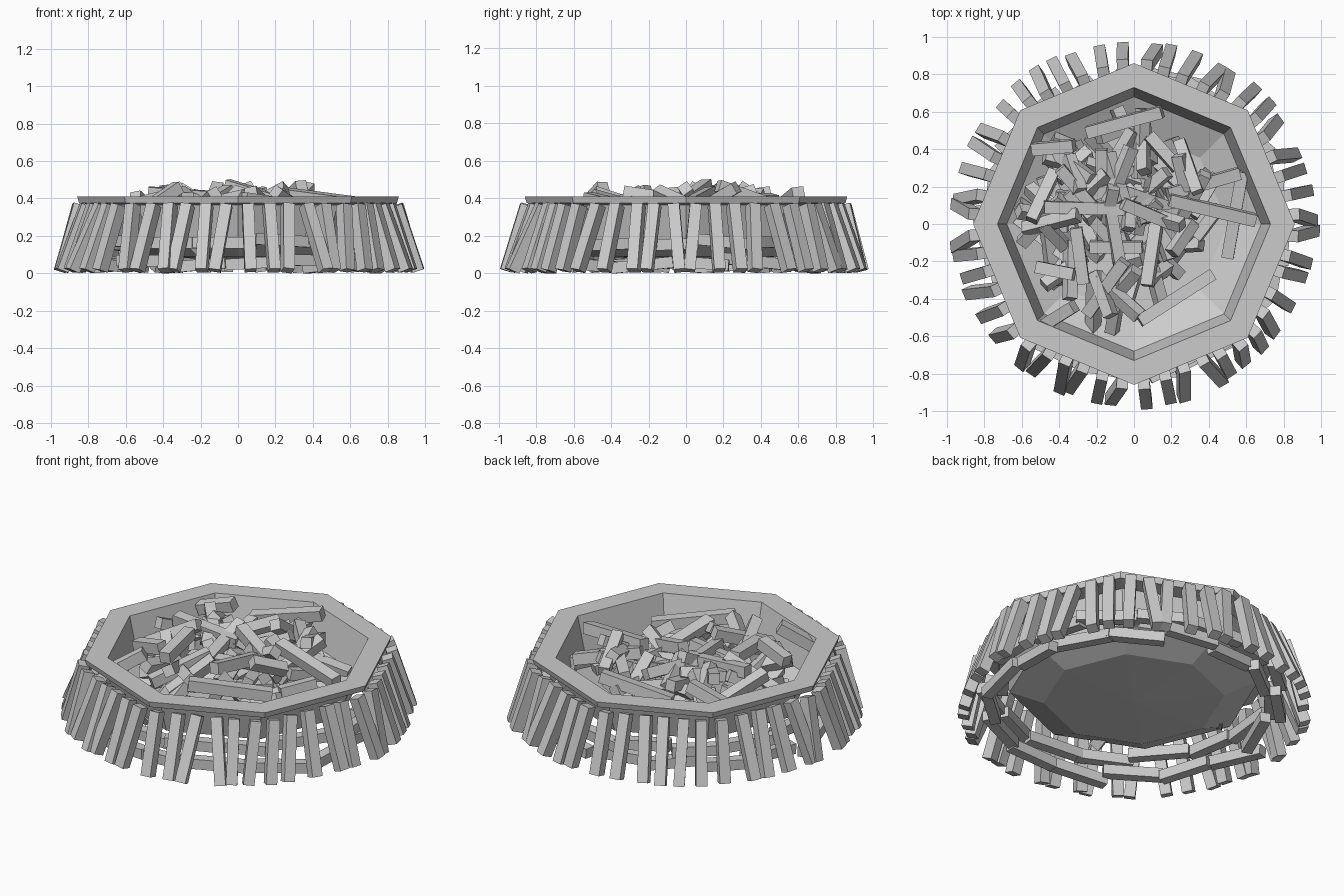
import bpy, bmesh, math, random
from mathutils import Vector, Matrix

if "Cube" in bpy.data.objects:
    bpy.data.objects.remove(bpy.data.objects["Cube"])

random.seed(7)


def finish(bm, name):
    bmesh.ops.recalc_face_normals(bm, faces=bm.faces)
    me = bpy.data.meshes.new(name)
    bm.to_mesh(me)
    bm.free()
    ob = bpy.data.objects.new(name, me)
    bpy.context.collection.objects.link(ob)
    return ob


def stick(bm, a, b, w=0.065, h=0.065, up=(0, 0, 1), roll=0.0):
    """Square-section stick running from a to b."""
    a, b = Vector(a), Vector(b)
    d = b - a
    z = d.normalized()
    x = Vector(up).cross(z).normalized()
    y = z.cross(x)
    rot = Matrix((x, y, z)).transposed().to_4x4()
    m = (Matrix.Translation((a + b) / 2) @ rot @ Matrix.Rotation(roll, 4, 'Z')
         @ Matrix.Diagonal((w, h, d.length, 1)))
    bmesh.ops.create_cube(bm, size=1, matrix=m)


def polar(r, a, z):
    return Vector((r * math.cos(a), r * math.sin(a), z))


def octagon_radius(a, r):
    """Distance to the octagon's edge in direction a, for corner radius r."""
    local = (a % (math.pi / 4)) - math.pi / 8
    return r * math.cos(math.pi / 8) / math.cos(local)


# Eight-sided bowl: rim, inner wall, floor, underside
profile = [(0.0, 0.085), (0.50, 0.105), (0.68, 0.19), (0.73, 0.41), (0.86, 0.41),
           (0.85, 0.375), (0.75, 0.365), (0.69, 0.17), (0.50, 0.09), (0.0, 0.07)]
bm = bmesh.new()
rings = []
for r, z in profile:
    n = 8 if r else 1
    rings.append([bm.verts.new(polar(r, i * math.pi / 4, z)) for i in range(n)])
for lo, hi in zip(rings, rings[1:]):
    for i in range(8):
        j = (i + 1) % 8
        quad = [lo[i % len(lo)], lo[j % len(lo)], hi[j % len(hi)], hi[i % len(hi)]]
        bm.faces.new(list(dict.fromkeys(quad)))
finish(bm, "bowl")

# Leaning stakes around the outside, six per side
bm = bmesh.new()
for i in range(48):
    a = (i + 0.5) / 48 * math.tau + random.uniform(-0.015, 0.015)
    b = a + random.uniform(-0.06, 0.06)
    top = polar(octagon_radius(a, 0.86) + 0.015, a, 0.365)
    foot = polar(random.uniform(0.935, 0.965), b, 0.015)
    stick(bm, foot, top, 0.062, 0.062, up=(-math.sin(a), math.cos(a), 0))
finish(bm, "stakes")

# Horizontal sticks stacked behind the stakes, two layers
bm = bmesh.new()
for layer, z in enumerate((0.05, 0.16)):
    for i in range(16):
        a = (i + 0.5 * layer + 0.25) / 16 * math.tau
        r = random.uniform(0.73, 0.81)
        c = polar(r, a, z + random.uniform(-0.01, 0.02))
        t = polar(1, a + math.pi / 2 + random.uniform(-0.2, 0.2), random.uniform(-0.1, 0.1))
        half = random.uniform(0.14, 0.18)
        stick(bm, c - t * half, c + t * half, 0.06, 0.06)
finish(bm, "lower_sticks")

# Random heap in the bowl, leaving the front right of the floor bare
bm = bmesh.new()
count = 0
while count < 100:
    r = 0.50 * math.sqrt(random.random())
    a = random.uniform(0, math.tau)
    z = random.uniform(0.15, 0.42)
    c = polar(r, a, z) + Vector((-0.08, 0.02, 0))
    if c.x - c.y > 0.42:
        continue
    half = random.uniform(0.09, 0.19)
    t = Vector((random.uniform(-1, 1), random.uniform(-1, 1), random.uniform(-0.45, 0.45)))
    t = t.normalized() * half
    if max((c + t).xy.length, (c - t).xy.length) > 0.64:
        continue
    if max((c + t).z, (c - t).z) > 0.47 or min((c + t).z, (c - t).z) < 0.13:
        continue
    stick(bm, c - t, c + t, 0.062, 0.062, roll=random.uniform(0, 1.5))
    count += 1
finish(bm, "stick_heap")

# Larger sticks lying on the heap
bm = bmesh.new()
for a, b in [((0.19, 0.13, 0.43), (0.65, 0.02, 0.37)), ((-0.25, 0.49, 0.34), (0.15, 0.60, 0.43)),
             ((0.03, -0.52, 0.40), (0.42, -0.27, 0.34)), ((-0.48, 0.09, 0.43), (-0.05, 0.08, 0.40)),
             ((0.50, -0.18, 0.20), (0.58, 0.28, 0.27)), ((0.07, -0.33, 0.43), (0.12, 0.0, 0.38)),
             ((-0.06, 0.11, 0.47), (0.20, 0.0, 0.39)), ((-0.27, -0.32, 0.40), (-0.31, -0.02, 0.43)),
             ((0.18, 0.16, 0.40), (0.56, 0.27, 0.30)), ((-0.60, -0.10, 0.24), (-0.38, 0.14, 0.40)),
             ((-0.48, -0.54, 0.35), (-0.32, -0.44, 0.46)), ((-0.52, -0.23, 0.38), (-0.32, -0.27, 0.43)),
             ((-0.54, 0.40, 0.36), (-0.32, 0.42, 0.43)), ((-0.25, -0.48, 0.32), (-0.05, -0.20, 0.44))]:
    stick(bm, a, b, 0.065, 0.065, roll=random.uniform(-0.3, 0.3))
finish(bm, "top_sticks")
